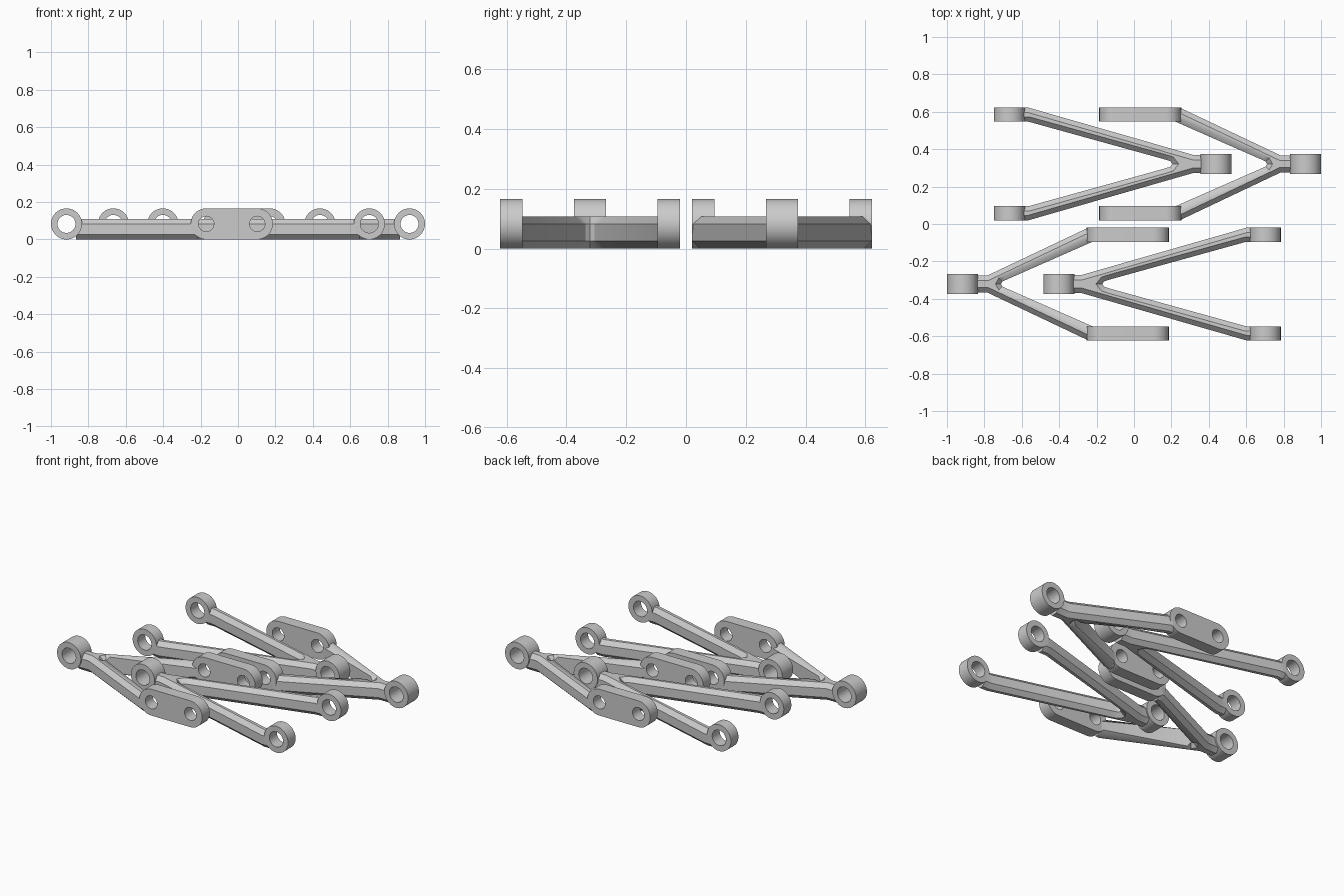
import bpy, bmesh, math
from mathutils import Matrix, Vector

if "Cube" in bpy.data.objects:
    bpy.data.objects.remove(bpy.data.objects["Cube"])

R = 0.083          # eye radius, also its centre height
BAR_H = 0.108      # arm height
CHAMFER = 0.026
MID = 0.321        # y of each wishbone's axis
Y_IN, Y_OUT = 0.226, 0.301   # lug faces measured from the axis

grey = bpy.data.materials.new("plain grey")
grey.diffuse_color = (0.6, 0.6, 0.6, 1)
grey.use_nodes = True
grey.node_tree.nodes["Principled BSDF"].inputs["Base Color"].default_value = grey.diffuse_color


def finish(name, bm, matrix):
    """Place the part and shade it smooth with sharp edges kept."""
    bmesh.ops.transform(bm, matrix=matrix, verts=bm.verts)
    bmesh.ops.recalc_face_normals(bm, faces=bm.faces)
    mesh = bpy.data.meshes.new(name)
    bm.to_mesh(mesh)
    bm.free()
    mesh.materials.append(grey)
    mesh.shade_smooth()
    mesh.set_sharp_from_angle(angle=math.radians(30))
    ob = bpy.data.objects.new(name, mesh)
    bpy.context.collection.objects.link(ob)


def arc(cx, radius, start, end, n):
    return [(cx + radius * math.cos(start + (end - start) * i / n),
             R + radius * math.sin(start + (end - start) * i / n)) for i in range(n + 1)]


def lug(name, centres, hole, y0, y1, matrix):
    """Rounded plate or ring with a bore at each centre."""
    h = math.pi / 2
    outline = arc(max(centres), R, -h, h, 24) + arc(min(centres), R, h, 3 * h, 24)
    if len(centres) == 1:
        outline = arc(centres[0], R, 0, 4 * h, 48)[:-1]
    loops = [outline] + [arc(c, hole, 0, 4 * h, 32)[:-1] for c in centres]
    curve = bpy.data.curves.new(name, 'CURVE')
    curve.dimensions = '2D'
    curve.fill_mode = 'BOTH'
    curve.extrude = (y1 - y0) / 2
    for pts in loops:
        spline = curve.splines.new('POLY')
        spline.points.add(len(pts) - 1)
        for p, (x, z) in zip(spline.points, pts):
            p.co = (x, z, 0, 1)
        spline.use_cyclic_u = True
    temp = bpy.data.objects.new("profile", curve)
    bpy.context.collection.objects.link(temp)
    bpy.context.view_layer.update()
    mesh = bpy.data.meshes.new_from_object(temp)
    bm = bmesh.new()
    bm.from_mesh(mesh)
    bpy.data.objects.remove(temp)
    bpy.data.curves.remove(curve)
    bpy.data.meshes.remove(mesh)
    bmesh.ops.remove_doubles(bm, verts=bm.verts, dist=1e-5)
    stand = Matrix.Translation((0, (y0 + y1) / 2, 0)) @ Matrix.Rotation(math.pi / 2, 4, 'X')
    finish(name, bm, matrix @ stand)


def fork(name, half, matrix):
    """V-shaped arm pair: half outline mirrored over y = 0, extruded and chamfered."""
    pts = half + [(x, -y) for x, y in reversed(half) if y > 0]
    bm = bmesh.new()
    face = bm.faces.new([bm.verts.new((x, y, 0)) for x, y in pts])
    top = bmesh.ops.extrude_face_region(bm, geom=[face])
    for v in top["geom"]:
        if isinstance(v, bmesh.types.BMVert):
            v.co.z = BAR_H
    xs = [p[0] for p in pts]

    def keep(e):
        a, b = (v.co for v in e.verts)
        at_end = abs(a.x - b.x) < 1e-5 and (a.x < min(xs) + 1e-4 or a.x > max(xs) - 1e-4)
        return abs(a.z - b.z) < 1e-5 and not at_end
    bmesh.ops.bevel(bm, geom=[e for e in bm.edges if keep(e)], offset=CHAMFER,
                    segments=1, affect='EDGES', clamp_overlap=False)
    finish(name, bm, matrix)


short_half = [(-0.866, 0.045), (-0.785, 0.045), (-0.245, Y_OUT), (-0.213, Y_OUT),
              (-0.213, Y_IN), (-0.222, Y_IN), (-0.685, 0.022), (-0.704, 0.013), (-0.711, 0)]
long_half = [(-0.348, 0.047), (-0.285, 0.047), (0.6, Y_OUT), (0.65, Y_OUT),
             (0.65, Y_IN), (0.6, Y_IN), (-0.13, 0.024), (-0.158, 0.015), (-0.17, 0)]

# Two wishbones in front, two turned half round behind
for side, angle, shift in (("front", 0, 0), ("back", math.pi, 0.036)):
    turn = Matrix.Rotation(angle, 4, 'Z')
    short_m = turn @ Matrix.Translation((0, -MID, 0))
    long_m = Matrix.Translation((shift, 0, 0)) @ short_m

    # Short wishbone: pivot eye, arms, twin-bore plates
    fork(side + "_short_arms", short_half, short_m)
    lug(side + "_short_pivot_eye", [-0.917], 0.048, -0.054, 0.054, short_m)
    # Long wishbone: pivot eye, arms, end eyes
    fork(side + "_long_arms", long_half, long_m)
    lug(side + "_long_pivot_eye", [-0.402], 0.048, -0.054, 0.054, long_m)
    for label, y0, y1 in (("inner", Y_IN, Y_OUT), ("outer", -Y_OUT, -Y_IN)):
        lug(f"{side}_{label}_plate", [-0.17, 0.103], 0.041, y0, y1, short_m)
        lug(f"{side}_{label}_end_eye", [0.702], 0.048, y0, y1, long_m)
